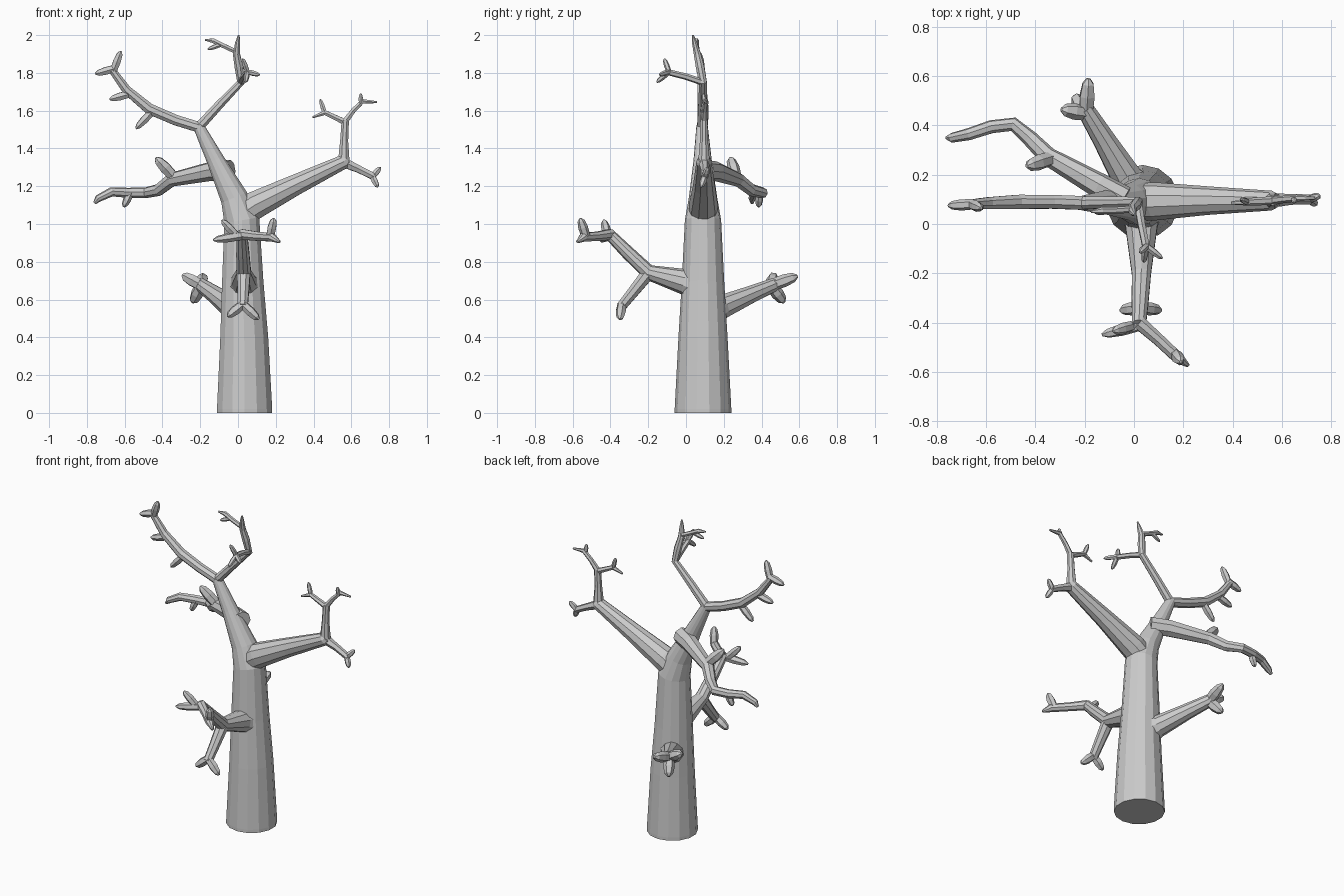
import bpy, bmesh, math
from mathutils import Vector


def limb(name, pts, sides=8):
    """Flat-faced tapering tube through (x, y, z, radius) points."""
    pos = [Vector(p[:3]) for p in pts]
    n = len(pos)
    seg = [(pos[i + 1] - pos[i]).normalized() for i in range(n - 1)]
    tan = [seg[0]] + [(seg[i] + seg[i + 1]).normalized() for i in range(n - 2)] + [seg[-1]]
    q = Vector((0, 0, 1)).rotation_difference(tan[0])
    u, v = q @ Vector((1, 0, 0)), q @ Vector((0, 1, 0))
    bm = bmesh.new()
    rings = []
    for i in range(n):
        if i:
            turn = tan[i - 1].rotation_difference(tan[i])
            u, v = turn @ u, turn @ v
        ring = []
        for k in range(sides):
            a = 2 * math.pi * (k + 0.5) / sides
            ring.append(bm.verts.new(pos[i] + (u * math.cos(a) + v * math.sin(a)) * pts[i][3]))
        rings.append(ring)
    for a, b in zip(rings, rings[1:]):
        for k in range(sides):
            j = (k + 1) % sides
            bm.faces.new((a[k], a[j], b[j], b[k]))
    bm.faces.new(rings[0][::-1])
    bm.faces.new(rings[-1])
    me = bpy.data.meshes.new(name)
    bm.to_mesh(me)
    bm.free()
    ob = bpy.data.objects.new(name, me)
    bpy.context.collection.objects.link(ob)
    return ob


def twig(name, a, b, r=0.02):
    """Short blunt twig: slightly swollen in the middle, pointed at the end."""
    a, b = Vector(a), Vector(b)
    pts = [(*a.lerp(b, t), r * k) for t, k in ((0, 0.9), (0.5, 1.0), (0.85, 0.75), (1, 0.25))]
    limb(name, pts, 6)


# Trunk running on into the left fork
limb("trunk", [(0.035, 0.09, 0, 0.15), (0.035, 0.09, 0.02, 0.15), (0.033, 0.09, 0.4, 0.13),
               (0.025, 0.09, 0.7, 0.112), (0.02, 0.09, 1.02, 0.096), (-0.02, 0.09, 1.14, 0.075),
               (-0.12, 0.088, 1.34, 0.048), (-0.21, 0.085, 1.52, 0.03)], 14)

# Upper left branch
limb("upper_left_branch", [(-0.2, 0.085, 1.51, 0.03), (-0.33, 0.09, 1.55, 0.03),
                           (-0.47, 0.09, 1.61, 0.031), (-0.59, 0.085, 1.71, 0.026),
                           (-0.67, 0.08, 1.82, 0.02)])
for a, b in [((-0.66, 0.08, 1.81), (-0.62, 0.065, 1.915)), ((-0.65, 0.08, 1.825), (-0.755, 0.075, 1.795)),
             ((-0.45, 0.09, 1.6), (-0.54, 0.085, 1.505)), ((-0.57, 0.085, 1.69), (-0.68, 0.08, 1.66))]:
    twig("upper_left_twig", a, b, 0.023)

# Crown branch
limb("crown_branch", [(-0.21, 0.085, 1.51, 0.028), (-0.1, 0.088, 1.63, 0.025), (0.015, 0.09, 1.75, 0.022),
                      (0.005, 0.075, 1.83, 0.024), (-0.008, 0.06, 1.9, 0.02), (-0.002, 0.045, 1.96, 0.014),
                      (0.004, 0.037, 2.0, 0.005)])
limb("crown_side_twig", [(-0.005, 0.06, 1.91, 0.014), (-0.08, 0.055, 1.945, 0.014),
                         (-0.13, 0.055, 1.97, 0.014), (-0.175, 0.05, 1.975, 0.005)], 6)
twig("crown_side_tip", (-0.09, 0.055, 1.95), (-0.16, 0.045, 1.925), 0.013)
limb("crown_front_twig", [(0.015, 0.09, 1.75, 0.018), (0.03, 0.0, 1.78, 0.017), (0.05, -0.1, 1.805, 0.016)], 6)
for b in [(0.025, -0.115, 1.875), (0.115, -0.14, 1.79), (0.04, -0.155, 1.75)]:
    twig("crown_front_tip", (0.05, -0.09, 1.805), b, 0.015)

# Right fork
limb("right_branch", [(0.0, 0.09, 1.04, 0.075), (0.09, 0.092, 1.1, 0.077), (0.3, 0.095, 1.205, 0.058),
                      (0.56, 0.095, 1.33, 0.04), (0.575, 0.095, 1.345, 0.03)], 10)
limb("right_upright", [(0.56, 0.095, 1.32, 0.034), (0.562, 0.095, 1.44, 0.023), (0.568, 0.095, 1.55, 0.021)])
limb("right_outer_twig", [(0.565, 0.095, 1.54, 0.018), (0.61, 0.1, 1.6, 0.015), (0.66, 0.105, 1.65, 0.014),
                          (0.735, 0.105, 1.645, 0.006)], 6)
twig("right_outer_tip", (0.65, 0.1, 1.64), (0.65, 0.09, 1.69), 0.013)
limb("right_inner_twig", [(0.565, 0.095, 1.54, 0.018), (0.46, 0.09, 1.59, 0.015), (0.395, 0.085, 1.565, 0.006)], 6)
twig("right_inner_tip", (0.46, 0.09, 1.585), (0.435, 0.1, 1.66), 0.014)
limb("right_lower_twig", [(0.55, 0.095, 1.33, 0.03), (0.64, 0.1, 1.29, 0.022), (0.72, 0.1, 1.25, 0.02)], 6)
twig("right_lower_tip", (0.71, 0.1, 1.255), (0.74, 0.08, 1.195), 0.018)
twig("right_lower_tip", (0.71, 0.1, 1.25), (0.755, 0.115, 1.3), 0.018)

# Back left drooping branch
limb("back_left_branch", [(-0.04, 0.1, 1.285, 0.055), (-0.14, 0.155, 1.28, 0.052), (-0.35, 0.275, 1.235, 0.038),
                          (-0.42, 0.345, 1.18, 0.033), (-0.49, 0.405, 1.165, 0.029), (-0.58, 0.395, 1.165, 0.027),
                          (-0.67, 0.365, 1.17, 0.025), (-0.74, 0.35, 1.135, 0.02), (-0.76, 0.35, 1.11, 0.008)])
twig("back_left_knob", (-0.34, 0.265, 1.25), (-0.435, 0.235, 1.35), 0.033)
twig("back_left_spur", (-0.57, 0.39, 1.165), (-0.605, 0.385, 1.09), 0.022)

# Front branch
limb("front_branch", [(0.03, 0.08, 0.67, 0.1), (0.03, -0.01, 0.695, 0.068), (0.03, -0.2, 0.745, 0.041),
                      (0.025, -0.31, 0.85, 0.036), (0.02, -0.41, 0.95, 0.03)], 10)
limb("front_right_twig", [(0.02, -0.4, 0.945, 0.03), (0.1, -0.47, 0.935, 0.026), (0.18, -0.545, 0.93, 0.025),
                          (0.22, -0.575, 0.905, 0.008)])
twig("front_right_tip", (0.17, -0.53, 0.935), (0.19, -0.56, 1.03), 0.026)
twig("front_left_twig", (0.03, -0.41, 0.94), (-0.13, -0.45, 0.915), 0.025)
twig("front_left_tip", (-0.01, -0.415, 0.94), (-0.085, -0.435, 1.02), 0.024)
limb("front_lower_twig", [(0.03, -0.2, 0.74, 0.038), (0.028, -0.28, 0.64, 0.032), (0.025, -0.345, 0.56, 0.028)])
for x, z in ((-0.055, 0.51), (0.11, 0.495)):
    twig("front_lower_tip", (0.025, -0.34, 0.575), (x, -0.35, z), 0.027)

# Back branch
limb("back_branch", [(0.03, 0.1, 0.53, 0.1), (-0.03, 0.19, 0.56, 0.065), (-0.12, 0.34, 0.625, 0.048),
                     (-0.2, 0.47, 0.68, 0.037)], 10)
for b in [(-0.185, 0.59, 0.725), (-0.295, 0.465, 0.73), (-0.24, 0.52, 0.585)]:
    twig("back_tip", (-0.195, 0.45, 0.675), b, 0.034)
